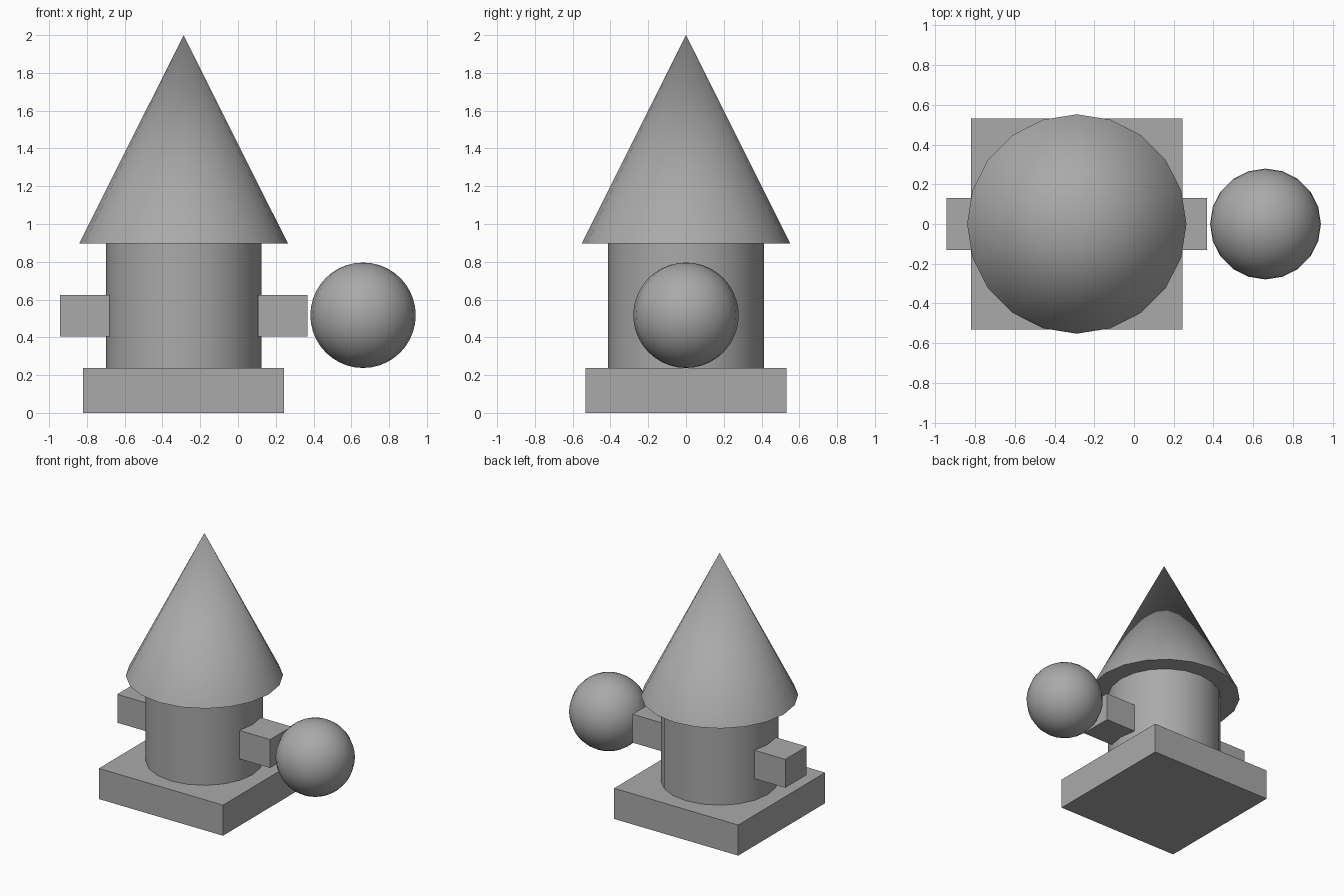
import bpy
import bmesh
import math
from mathutils import Matrix

cube = bpy.data.objects.get("Cube")
if cube:
    bpy.data.objects.remove(cube, do_unlink=True)

AXIS_X = -0.288      # vertical axis of the tower
SIDES = 20
BASE_TOP, WALL_TOP, PEAK = 0.237, 0.897, 2.0

grey = bpy.data.materials.new("plain grey")
grey.use_nodes = True
COLOUR = (0.4, 0.4, 0.4, 1)
grey.diffuse_color = COLOUR
grey.node_tree.nodes["Principled BSDF"].inputs["Base Color"].default_value = COLOUR


def finish(name, bm, smooth=False):
    mesh = bpy.data.meshes.new(name)
    bm.to_mesh(mesh)
    bm.free()
    mesh.materials.append(grey)
    obj = bpy.data.objects.new(name, mesh)
    bpy.context.collection.objects.link(obj)
    if smooth:
        bpy.ops.object.select_all(action='DESELECT')
        obj.select_set(True)
        bpy.context.view_layer.objects.active = obj
        bpy.ops.object.shade_smooth_by_angle(angle=math.radians(40))
    return obj


def box(name, centre, size):
    bm = bmesh.new()
    bmesh.ops.create_cube(bm, size=1, matrix=Matrix.Translation(centre) @ Matrix.Diagonal((*size, 1)))
    return finish(name, bm)


def round_part(name, r_bottom, r_top, z0, z1):
    bm = bmesh.new()
    bmesh.ops.create_cone(bm, cap_ends=True, segments=SIDES, radius1=r_bottom, radius2=r_top,
                          depth=z1 - z0, matrix=Matrix.Translation((AXIS_X, 0, (z0 + z1) / 2))
                          @ Matrix.Rotation(math.pi / 2, 4, 'Z'))
    bmesh.ops.remove_doubles(bm, verts=bm.verts, dist=1e-5)
    return finish(name, bm, smooth=True)


# Square base, round wall and pointed roof
box("base", (AXIS_X, 0, BASE_TOP / 2), (1.064, 1.064, BASE_TOP))
round_part("tower_wall", 0.412, 0.412, BASE_TOP, WALL_TOP)
round_part("roof", 0.552, 0, WALL_TOP, PEAK)

# Matching side blocks, set into the wall
for name, side in (("left_block", 1), ("right_block", -1)):
    box(name, (AXIS_X + side * 0.524, 0, 0.515), (0.262, 0.262, 0.22))

# Ball beside the left block
bm = bmesh.new()
bmesh.ops.create_uvsphere(bm, u_segments=SIDES, v_segments=SIDES, radius=0.279,
                          matrix=Matrix.Translation((0.662, 0, 0.517)))
finish("ball", bm, smooth=True)
